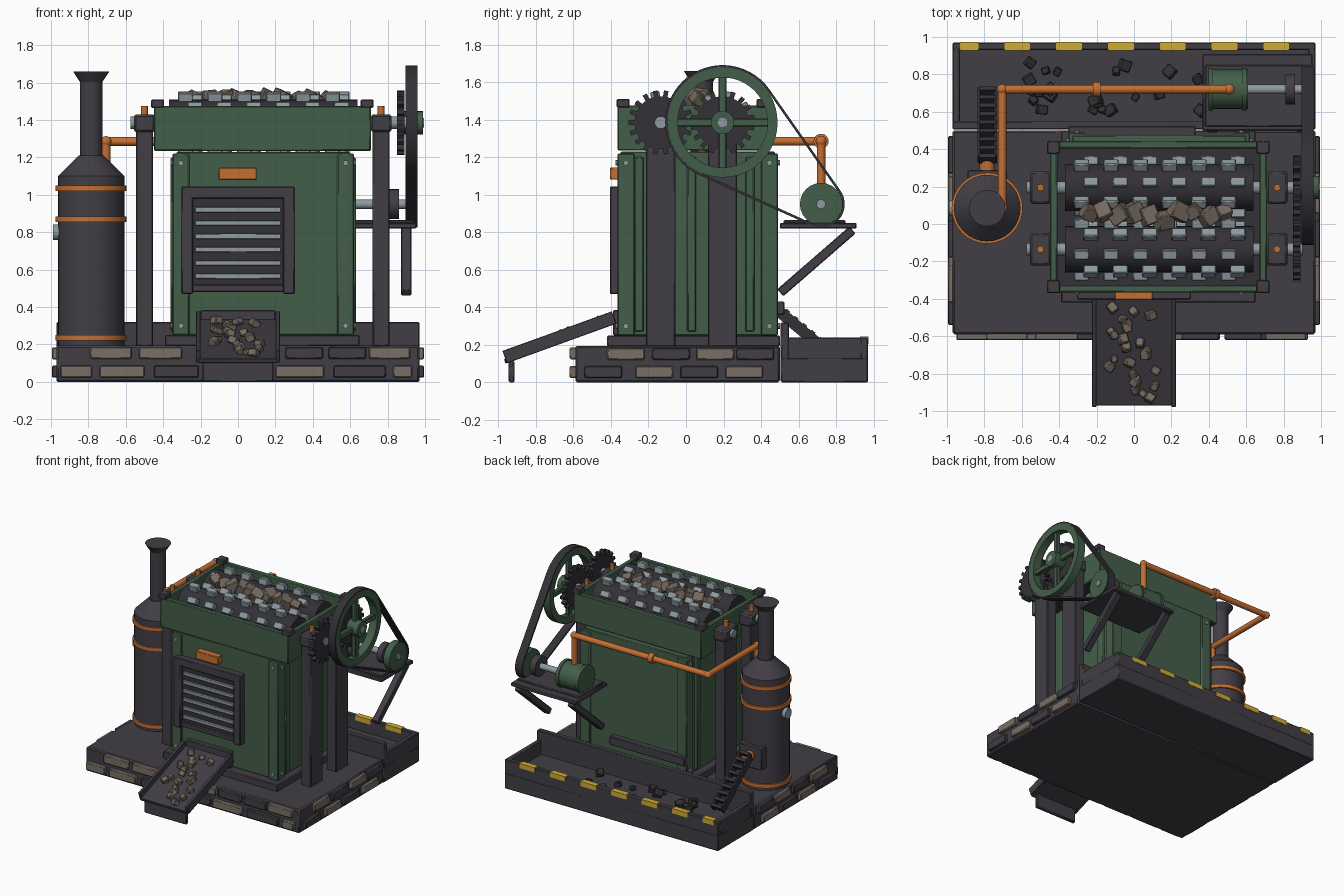
import bpy, bmesh, math, random
from math import cos, sin, pi, radians
from mathutils import Vector, Matrix, Euler

random.seed(4)
if "Cube" in bpy.data.objects:
    bpy.data.objects.remove(bpy.data.objects["Cube"])


def material(name, *rgb):
    lin = [(c / 255 / 12.92 if c < 11 else ((c / 255 + .055) / 1.055) ** 2.4) for c in rgb] + [1]
    m = bpy.data.materials.new(name)
    m.use_nodes = True
    m.diffuse_color = lin
    m.node_tree.nodes["Principled BSDF"].inputs["Base Color"].default_value = lin
    return m


IRON = material("dark iron", 65, 62, 69)
BLACK = material("black rubber and coal", 51, 49, 54)
GREEN = material("green paint", 68, 95, 74)
COPPER = material("copper", 196, 111, 51)
STEEL = material("pale steel", 142, 154, 160)
YELLOW = material("warning yellow", 208, 172, 52)
BRICK = material("tan brick", 122, 112, 102)
ORE = material("brown ore", 118, 106, 95)


def finish(name, bm, mat, bevel=0):
    """Turn a bmesh into an object, smooth below 35 degrees."""
    bmesh.ops.recalc_face_normals(bm, faces=bm.faces)
    for f in bm.faces:
        f.smooth = True
    for e in bm.edges:
        e.smooth = len(e.link_faces) == 2 and e.calc_face_angle(0) < radians(35)
    me = bpy.data.meshes.new(name)
    bm.to_mesh(me)
    bm.free()
    me.materials.append(mat)
    ob = bpy.data.objects.new(name, me)
    bpy.context.collection.objects.link(ob)
    if bevel:
        mod = ob.modifiers.new("bevel", "BEVEL")
        mod.width, mod.segments = bevel, 1
    return ob


def cube(bm, centre, size, rot=(0, 0, 0)):
    m = Matrix.LocRotScale(Vector(centre), Euler(rot), Vector(size))
    bmesh.ops.create_cube(bm, size=1, matrix=m)


def box(name, x, y, z, mat, bevel=.006, rot=(0, 0, 0)):
    """Box from ranges on each axis, turned about its centre."""
    bm = bmesh.new()
    cube(bm, [sum(a) / 2 for a in (x, y, z)], [a[1] - a[0] for a in (x, y, z)], rot)
    return finish(name, bm, mat, bevel)


def rod(name, a, b, r, mat, r2=None, seg=24):
    a, b = Vector(a), Vector(b)
    m = Matrix.Translation((a + b) / 2) @ (b - a).to_track_quat("Z", "Y").to_matrix().to_4x4()
    bm = bmesh.new()
    bmesh.ops.create_cone(bm, cap_ends=True, segments=seg, radius1=r,
                          radius2=r if r2 is None else r2, depth=(b - a).length, matrix=m)
    return finish(name, bm, mat)


def loop_solid(name, outer, x, mat, inner=None):
    """Extrude a y-z outline along x, with an optional matching hole."""
    bm = bmesh.new()
    rings = []
    for pts in ([outer, inner] if inner else [outer]):
        for px in x:
            rings.append([bm.verts.new((px, p[0], p[1])) for p in pts])
    n = len(outer)
    pairs = [(0, 1), (2, 3), (0, 2), (1, 3)] if inner else [(0, 1)]
    for a, b in pairs:
        for i in range(n):
            j = (i + 1) % n
            bm.faces.new((rings[a][i], rings[a][j], rings[b][j], rings[b][i]))
    if not inner:
        bm.faces.new(rings[0])
        bm.faces.new(rings[1])
    return finish(name, bm, mat)


def arc(c, r, a0, a1, n):
    return [(c[0] + r * cos(a0 + (a1 - a0) * i / n), c[1] + r * sin(a0 + (a1 - a0) * i / n)) for i in range(n)]


def scatter(name, count, mat, size, place):
    """Tumbled chunks, placed by a function of the index."""
    bm = bmesh.new()
    for i in range(count):
        s = random.uniform(*size)
        cube(bm, place(i), (s, s * .9, s * .8), [random.uniform(-.5, .5), random.uniform(-.5, .5), random.uniform(0, 3)])
    return finish(name, bm, mat, .005)


# Base slab with protruding bricks on three sides
box("base", (-.97, .97), (-.59, .5), (0, .195), IRON, .01)
front_rows = [(.155, [(-.68, .22, 1), (-.415, .23, 1), (.115, .22, 1), (.355, .2, 0), (.585, .2, 0), (.81, .22, 1)]),
              (.055, [(-.865, .17, 1), (-.62, .24, 1), (-.33, .24, 0), (0, .34, 0), (.33, .26, 1), (.65, .28, 0), (.88, .1, 1)])]
for z, row in front_rows:
    for x, w, tan in row:
        box("front_brick", (x - w / 2, x + w / 2), (-.62, -.58), (z - .032, z + .032), BRICK if tan else IRON)
for s in (-1, 1):
    for z, row in ((.152, [(-.32, 1), (-.08, 0), (.155, 1), (.37, 0)]), (.055, [(-.44, 0), (-.17, 1), (.07, 0), (.31, 1)])):
        for y, tan in row:
            box("side_brick", (s * .975 - .02, s * .975 + .02), (y - .1, y + .1), (z - .032, z + .032), BRICK if tan else IRON)

# Coal tray at the back
box("tray_floor", (-.97, .97), (.505, .97), (0, .13), IRON)
box("tray_inner_wall", (-.97, .97), (.505, .55), (.12, .32), IRON)
box("tray_back_wall", (-.97, .97), (.93, .97), (.12, .24), IRON)
for s in (-1, 1):
    box("tray_side_wall", (s * .95 - .02, s * .95 + .02), (.54, .94), (.12, .24), IRON)
for i in range(7):
    x = -.9 + i * .277 - .07
    box("warning_stripe", (max(x, -.93), x + .138), (.927, .973), (.205, .244), YELLOW, 0)
scatter("tray_coal", 22, BLACK, (.04, .065), lambda i: (random.uniform(-.65, .4), random.uniform(.6, .88), .15))

# Main housing
box("plinth", (-.39, .65), (-.42, .5), (.19, .25), IRON)
box("housing", (-.33, .6), (-.35, .475), (.25, 1.23), GREEN)
for sy, y in ((-1, -.32), (1, .445)):
    for sx, x in ((-1, -.305), (1, .575)):
        box("corner_trim", (x - .045, x + .045), (y - .045, y + .045), (.25, 1.22), GREEN)
        for z in (.3, 1.17):
            rod("side_bolt", (x, y, z), (x + sx * .055, y, z), .015, STEEL, seg=8)
            rod("end_bolt", (x, y, z), (x, y + sy * .055, z), .015, STEEL, seg=8)
for x in (-.33, .6):
    for y in (-.25, .03, .34):
        box("side_rib", (x - .03, x + .03), (y - .024, y + .024), (.27, 1.2), GREEN)
box("back_strip", (-.35, .33), (.47, .525), (.36, .43), IRON)

# Open hopper with corner caps
for y in (-.345, .425):
    box("hopper_long_wall", (-.45, .71), (y - .02, y + .02), (1.235, 1.475), GREEN)
for x in (-.43, .69):
    box("hopper_end_wall", (x - .02, x + .02), (-.34, .42), (1.235, 1.475), GREEN)
    for y in (-.335, .41):
        box("corner_cap", (x - .035, x + .035), (y - .035, y + .035), (1.465, 1.51), IRON)
box("hopper_floor", (-.44, .7), (-.35, .43), (1.235, 1.26), BLACK, 0)

# Toothed crushing rollers, posts, bearings and gears
AXLES, ZA = (-.135, .195), 1.385
for k, y in enumerate(AXLES):
    rod("roller_drum", (-.37, y, ZA), (.64, y, ZA), .125, BLACK)
    rod("roller_shaft", (-.575, y, ZA), (.9, y, ZA), .033, STEEL)
    bm = bmesh.new()
    for row in range(8):
        a = row * pi / 4 + pi / 8 * (k + .5)
        for col in range(6):
            x = -.28 + col * .157 + (row % 2) * .05
            cube(bm, (x, y + .14 * cos(a), ZA + .14 * sin(a)), (.08, .055, .05), (a, 0, 0))
    finish("roller_teeth", bm, STEEL, .005)
    for x in (-.5, .765):
        box("post", (x - .045, x + .045), (y - .078, y + .078), (.19, 1.36), IRON)
        box("bearing_block", (x - .057, x + .057), (y - .088, y + .088), (1.335, 1.43), IRON, .012)
        rod("bearing_oiler", (x, y, 1.42), (x, y, 1.475), .018, COPPER, seg=12)
    n, pts = 18, []
    for i in range(n):
        for f, r in ((-.25, .14), (-.2, .172), (.2, .172), (.25, .14)):
            a = (i + f + k * .5) * 2 * pi / n
            pts.append((y + r * cos(a), ZA + r * sin(a)))
    loop_solid("gear", pts, (.85, .89), BLACK)
scatter("hopper_ore", 10, ORE, (.075, .105), lambda i: (-.24 + i * .08, .03 + random.uniform(-.03, .04), 1.51))

# Flywheel, pulley and belt
WHEEL, PULLEY = (AXLES[1], ZA), (.72, .95)
loop_solid("flywheel_rim", arc(WHEEL, .293, 0, 2 * pi, 48), (.895, .96), GREEN, arc(WHEEL, .24, 0, 2 * pi, 48))
for h, v in ((.25, .022), (.022, .25)):
    box("flywheel_spokes", (.91, .945), (WHEEL[0] - h, WHEEL[0] + h), (ZA - v, ZA + v), GREEN)
rod("flywheel_hub", (.88, *WHEEL), (.99, *WHEEL), .062, GREEN)
rod("flywheel_axle", (.88, *WHEEL), (.994, *WHEEL), .025, STEEL)
rod("pulley", (.895, *PULLEY), (.95, *PULLEY), .113, GREEN)
span = Vector(PULLEY) - Vector(WHEEL)
phi, beta = math.atan2(span.y, span.x), math.acos(.18 / span.length)


def belt_path(grow):
    return (arc(WHEEL, .293 + grow, phi + beta, phi - beta + 2 * pi, 32)
            + arc(WHEEL, .293 + grow, phi - beta, phi - beta + .01, 1)
            + arc(PULLEY, .113 + grow, phi - beta, phi + beta, 16)
            + arc(PULLEY, .113 + grow, phi + beta, phi + beta + .01, 1))


loop_solid("drive_belt", belt_path(.013), (.895, .96), BLACK, belt_path(0))

# Motor on its braced shelf
box("shelf", (.365, .955), (.5, .91), (.82, .85), IRON)
box("motor_plate", (.38, .94), (.52, .85), (.845, .865), IRON)
rod("motor", (.4, *PULLEY), (.61, *PULLEY), .105, GREEN)
for x in (.41, .59):
    rod("motor_band", (x - .012, *PULLEY), (x + .012, *PULLEY), .113, GREEN)
rod("motor_shaft", (.6, *PULLEY), (.96, *PULLEY), .025, STEEL)
rod("coupling", (.81, *PULLEY), (.86, *PULLEY), .08, IRON)
for x in (.42, .9):
    box("shelf_brace", (x - .028, x + .028), (.44, .95), (.62, .67), IRON, rot=(radians(41), 0, 0))

# Boiler with chimney, bands, valve and firebox
BX, BY = -.785, .085
for name, z0, z1, r0, r1, mat in (("boiler", .19, 1.1, .178, .178, IRON), ("boiler_shoulder", 1.1, 1.21, .178, .068, IRON),
                                  ("chimney", 1.2, 1.61, .06, .06, IRON), ("chimney_flare", 1.6, 1.66, .058, .097, IRON),
                                  ("low_band", .22, .25, .19, .19, COPPER), ("middle_band", .855, .885, .19, .19, COPPER),
                                  ("high_band", 1.02, 1.05, .19, .19, COPPER)):
    rod(name, (BX, BY, z0), (BX, BY, z1), r0, mat, r1, seg=32)
rod("boiler_gauge", (-.95, BY, .8), (-.99, BY, .8), .042, STEEL)
box("firebox", (-.89, -.68), (.22, .29), (.38, .56), IRON)
rod("firebox_port", (BX, .28, .48), (BX, .35, .48), .04, COPPER)

# Coal conveyor from tray to firebox
bm = bmesh.new()
tilt = -math.atan2(.3, .36)
for s in (-1, 1):
    cube(bm, (BX + s * .045, .53, .35), (.015, .48, .06), (tilt, 0, 0))
for i in range(9):
    t = i / 8
    cube(bm, (BX, .71 - .36 * t, .215 + .3 * t), (.09, .025, .05), (tilt, 0, 0))
finish("coal_conveyor", bm, BLACK)

# Copper steam pipe
path = [(-.705, .085, 1.15), (-.705, .085, 1.285), (-.705, .72, 1.285), (.51, .72, 1.285), (.51, .72, 1.04)]
for a, b in zip(path, path[1:]):
    rod("steam_pipe", a, b, .023, COPPER, seg=16)
for p in path[1:4]:
    bm = bmesh.new()
    bmesh.ops.create_uvsphere(bm, u_segments=12, v_segments=8, radius=.029, matrix=Matrix.Translation(p))
    finish("pipe_joint", bm, COPPER)
rod("pipe_flange", (-.22, .72, 1.285), (-.18, .72, 1.285), .04, COPPER)

# Front grille and name plate
box("grille_panel", (-.26, .26), (-.375, -.34), (.48, 1.0), BLACK)
for s in (-1, 1):
    box("grille_side", (s * .272 - .032, s * .272 + .032), (-.405, -.34), (.47, 1.045), IRON)
box("grille_top", (-.3, .3), (-.405, -.34), (.98, 1.045), IRON)
box("grille_bottom", (-.25, .25), (-.39, -.34), (.48, .52), IRON)
for i in range(6):
    z = .565 + i * .071
    box("grille_slat", (-.23, .23), (-.39, -.36), (z - .014, z + .014), STEEL, .003)
box("front_plate", (-.103, .1), (-.405, -.345), (1.08, 1.145), COPPER, .004)

# Discharge chute
slope = math.atan2(.21, .58)
box("chute_floor", (-.21, .21), (-.985, -.365), (.205, .23), IRON, .003, (slope, 0, 0))
for s in (-1, 1):
    box("chute_wall", (s * .212 - .012, s * .212 + .012), (-.985, -.365), (.205, .275), IRON, .003, (slope, 0, 0))
box("chute_mouth", (-.2, .2), (-.39, -.345), (.25, .385), IRON)
box("chute_leg", (-.19, .19), (-.945, -.915), (0, .115), IRON)


def on_chute(i):
    y = -.93 + i * .021
    return (random.uniform(-.15, .15), y, .245 + (y + .675) * math.tan(slope))


scatter("chute_ore", 24, ORE, (.035, .055), on_chute)
